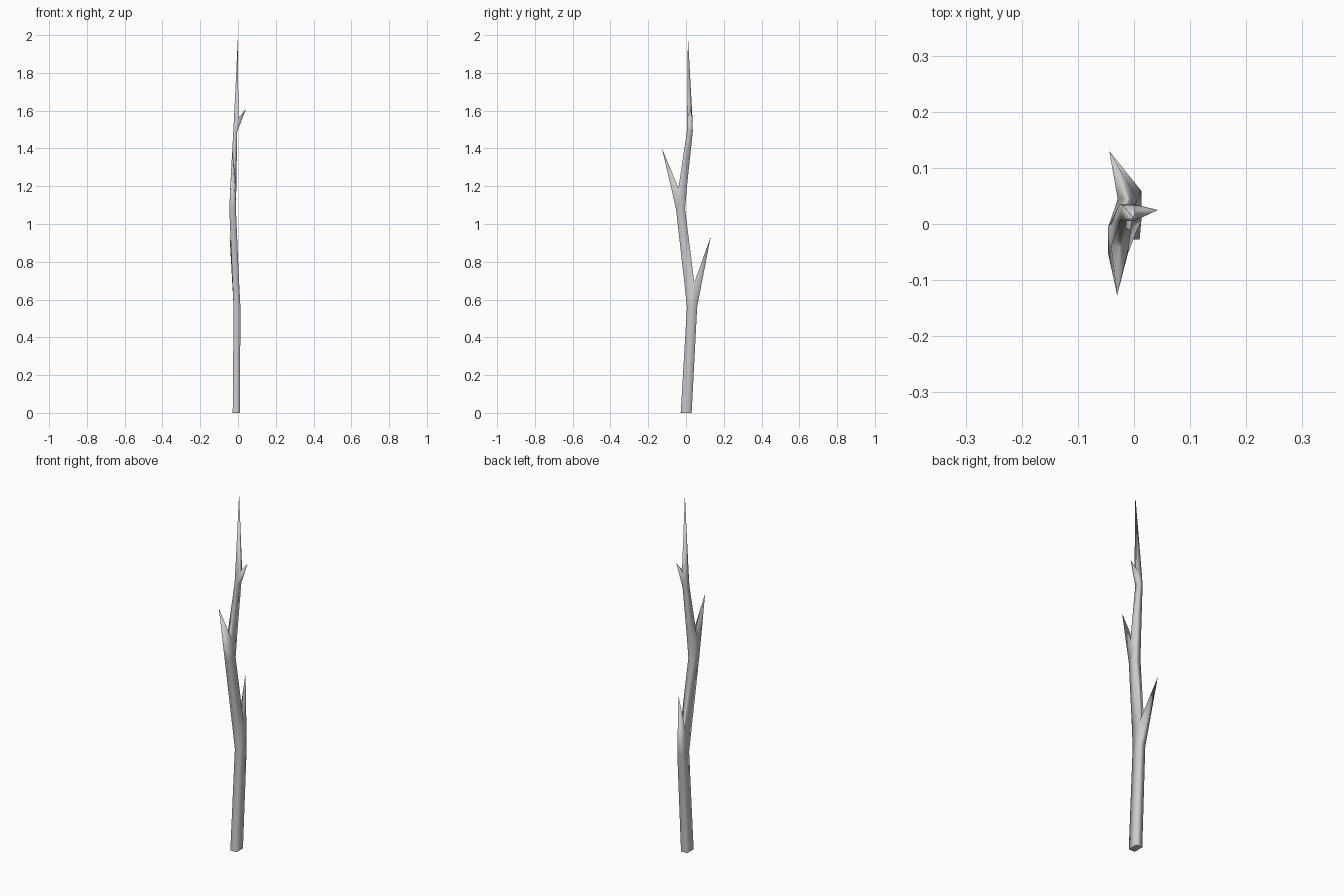
import bpy, bmesh

if "Cube" in bpy.data.objects:
    bpy.data.objects.remove(bpy.data.objects["Cube"])

# trunk stations: z, x min, x max, y min, y max (four-sided section)
STATIONS = [
    (0.00, -0.028, 0.010, -0.028, 0.030),
    (0.56, -0.023, 0.013, 0.005, 0.059),
    (0.69, -0.029, 0.006, -0.009, 0.044),
    (1.08, -0.046, -0.011, -0.053, -0.005),
    (1.19, -0.041, -0.009, -0.040, 0.004),
    (1.49, -0.025, -0.004, 0.005, 0.036),
    (1.56, -0.021, 0.002, 0.006, 0.034),
]
TOP = (0.0, 0.01, 2.0)

# twigs grow from one trunk face: (section, side) -> tip
# sides: 0 front, 1 right, 2 back, 3 left
TWIGS = {
    (1, 2): (-0.044, 0.130, 0.93),
    (3, 0): (-0.030, -0.127, 1.40),
    (5, 1): (0.043, 0.025, 1.61),
}

bm = bmesh.new()


def spike(loop, tip):
    """Close a loop of vertices to a sharp point."""
    apex = bm.verts.new(tip)
    for i, v in enumerate(loop):
        bm.faces.new((v, loop[(i + 1) % len(loop)], apex))


# trunk rings
rings = []
for z, x0, x1, y0, y1 in STATIONS:
    rings.append([bm.verts.new((x, y, z))
                  for x, y in ((x0, y0), (x1, y0), (x1, y1), (x0, y1))])

# trunk sides, with twigs pulled out of chosen faces
for s in range(len(rings) - 1):
    low, high = rings[s], rings[s + 1]
    for i in range(4):
        j = (i + 1) % 4
        quad = (low[i], low[j], high[j], high[i])
        if (s, i) in TWIGS:
            spike(quad, TWIGS[(s, i)])
        else:
            bm.faces.new(quad)

# pointed top and flat cut base
spike(rings[-1], TOP)
base = bm.faces.new(rings[0][::-1])

bmesh.ops.recalc_face_normals(bm, faces=bm.faces)
for f in bm.faces:
    f.smooth = True
base.smooth = False
for e in base.edges:
    e.smooth = False

mesh = bpy.data.meshes.new("bare_sapling")
bm.to_mesh(mesh)
bm.free()
sapling = bpy.data.objects.new("bare_sapling", mesh)
bpy.context.collection.objects.link(sapling)
